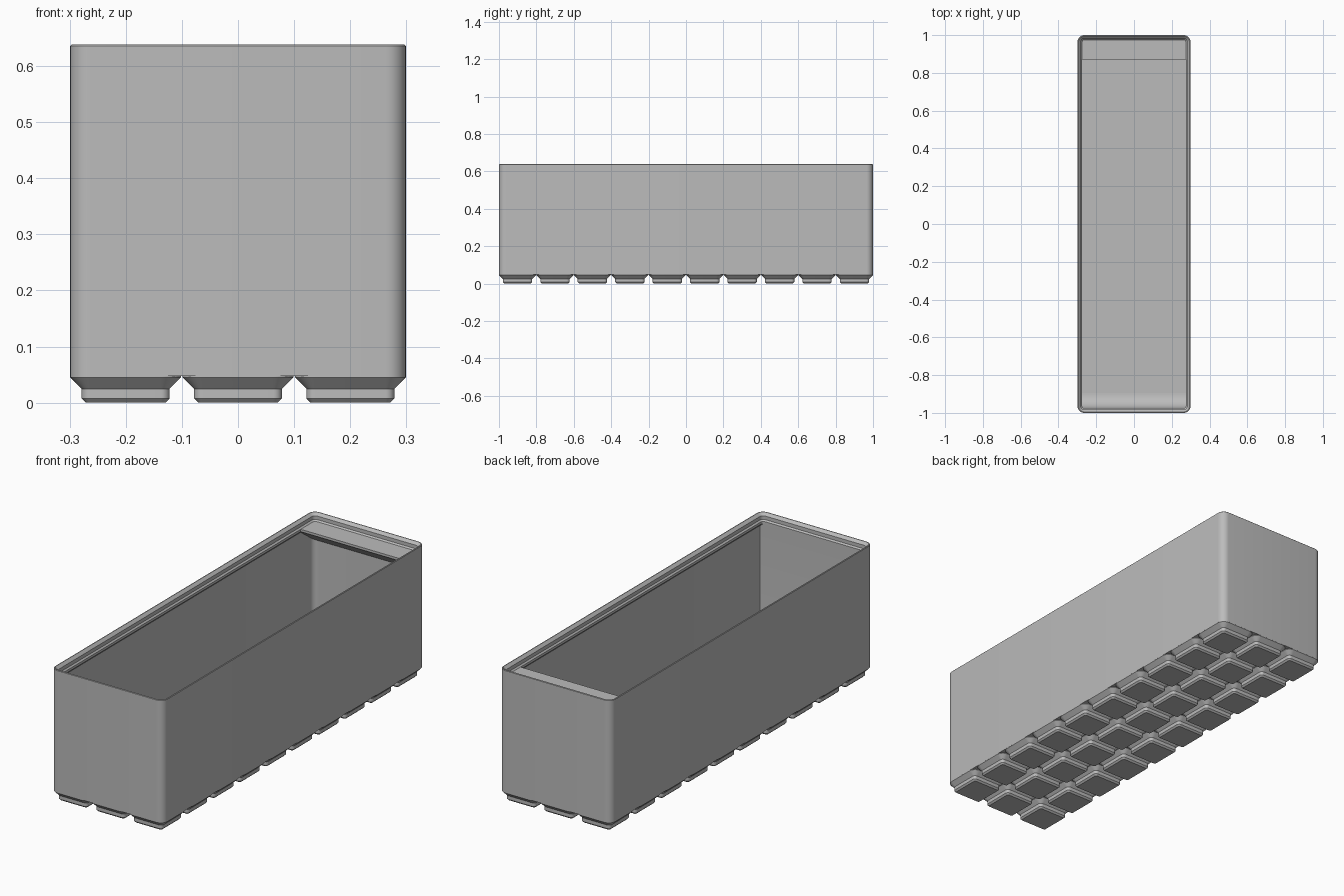
import bpy, bmesh, math

if "Cube" in bpy.data.objects:
    bpy.data.objects.remove(bpy.data.objects["Cube"])

gray = bpy.data.materials.new("plain gray")
gray.diffuse_color = (0.5, 0.5, 0.5, 1)
gray.use_nodes = True
gray.node_tree.nodes["Principled BSDF"].inputs["Base Color"].default_value = gray.diffuse_color

HX, HY, R = 0.2991, 1.0, 0.0358      # outer half sizes and corner radius
TOP, FLOOR, BASE = 0.638, 0.0668, 0.0477
LIP = 0.0248                          # how far the lip reaches inward
LIP_Z = 0.6015                        # lower edge of the lip seat
WALL = 0.0092


def finish(name, bm):
    bmesh.ops.recalc_face_normals(bm, faces=bm.faces)
    mesh = bpy.data.meshes.new(name)
    bm.to_mesh(mesh)
    bm.free()
    mesh.materials.append(gray)
    obj = bpy.data.objects.new(name, mesh)
    bpy.context.collection.objects.link(obj)
    bpy.ops.object.select_all(action='DESELECT')
    obj.select_set(True)
    bpy.context.view_layer.objects.active = obj
    bpy.ops.object.shade_smooth_by_angle(angle=math.radians(30))
    return obj


def rounded_ring(bm, hx, hy, r, z, seg=8):
    ring = []
    for i, (sx, sy) in enumerate([(1, 1), (-1, 1), (-1, -1), (1, -1)]):
        for k in range(seg + 1):
            a = (i + k / seg) * math.pi / 2
            ring.append(bm.verts.new((sx * (hx - r) + r * math.cos(a),
                                      sy * (hy - r) + r * math.sin(a), z)))
    return ring


def loft(name, hx, hy, r, steps, cap_end=True):
    """Stack rounded rectangles; steps hold (inset, height)."""
    bm = bmesh.new()
    rings = [rounded_ring(bm, hx - d, hy - d, r - d, z) for d, z in steps]
    for a, b in zip(rings, rings[1:]):
        for i in range(len(a)):
            j = (i + 1) % len(a)
            bm.faces.new((a[i], a[j], b[j], b[i]))
    bm.faces.new(rings[0])
    if cap_end:
        bm.faces.new(rings[-1])
    return finish(name, bm)


def extrude_x(name, profile, half):
    """Extrude a (y, z) profile along x."""
    bm = bmesh.new()
    face = bm.faces.new([bm.verts.new((-half, y, z)) for y, z in profile])
    out = bmesh.ops.extrude_face_region(bm, geom=[face])
    moved = [v for v in out["geom"] if isinstance(v, bmesh.types.BMVert)]
    bmesh.ops.translate(bm, verts=moved, vec=(2 * half, 0, 0))
    return finish(name, bm)


# bin walls with stepped stacking lip and inner floor
loft("bin_body", HX, HY, R, [
    (0, BASE), (0, TOP - 0.002), (0.002, TOP), (0.0055, TOP),
    (0.0181, 0.6254), (0.0181, LIP_Z + 0.0067), (LIP, LIP_Z),
    (LIP, LIP_Z - 0.0115), (WALL, LIP_Z - 0.0115 - LIP + WALL), (WALL, FLOOR)])

# thick front wall with curved scoop down to the floor
r = 0.08
y0 = -HY + LIP
scoop = [(-0.985, FLOOR - 0.005), (-0.985, LIP_Z - 0.005), (y0, LIP_Z - 0.005)]
for k in range(13):
    a = math.pi + k / 12 * math.pi / 2
    scoop.append((y0 + r + r * math.cos(a), FLOOR + r + r * math.sin(a)))
scoop.append((y0 + r, FLOOR - 0.005))
extrude_x("front_scoop", scoop, HX - WALL - 0.0005 + 0.001)

# label shelf along the back wall, sloped underneath
y1 = 0.87
extrude_x("label_shelf", [
    (y1, LIP_Z), (0.985, LIP_Z), (0.985, LIP_Z - 0.095), (y1, LIP_Z - 0.0115)],
    HX - WALL + 0.0005)

# grid of stepped feet under the bin
foot = loft("base_foot", 0.0988, 0.0988, R, [
    (0.0281, 0), (0.0205, 0.0076), (0.0205, 0.0248),
    (0, 0.0453), (0, BASE)], cap_end=False)
for i in range(3):
    for j in range(10):
        o = foot if i == j == 0 else bpy.data.objects.new("base_foot", foot.data)
        if o is not foot:
            bpy.context.collection.objects.link(o)
        o.location = ((i - 1) * 0.2002, (j - 4.5) * 0.2002, 0)
